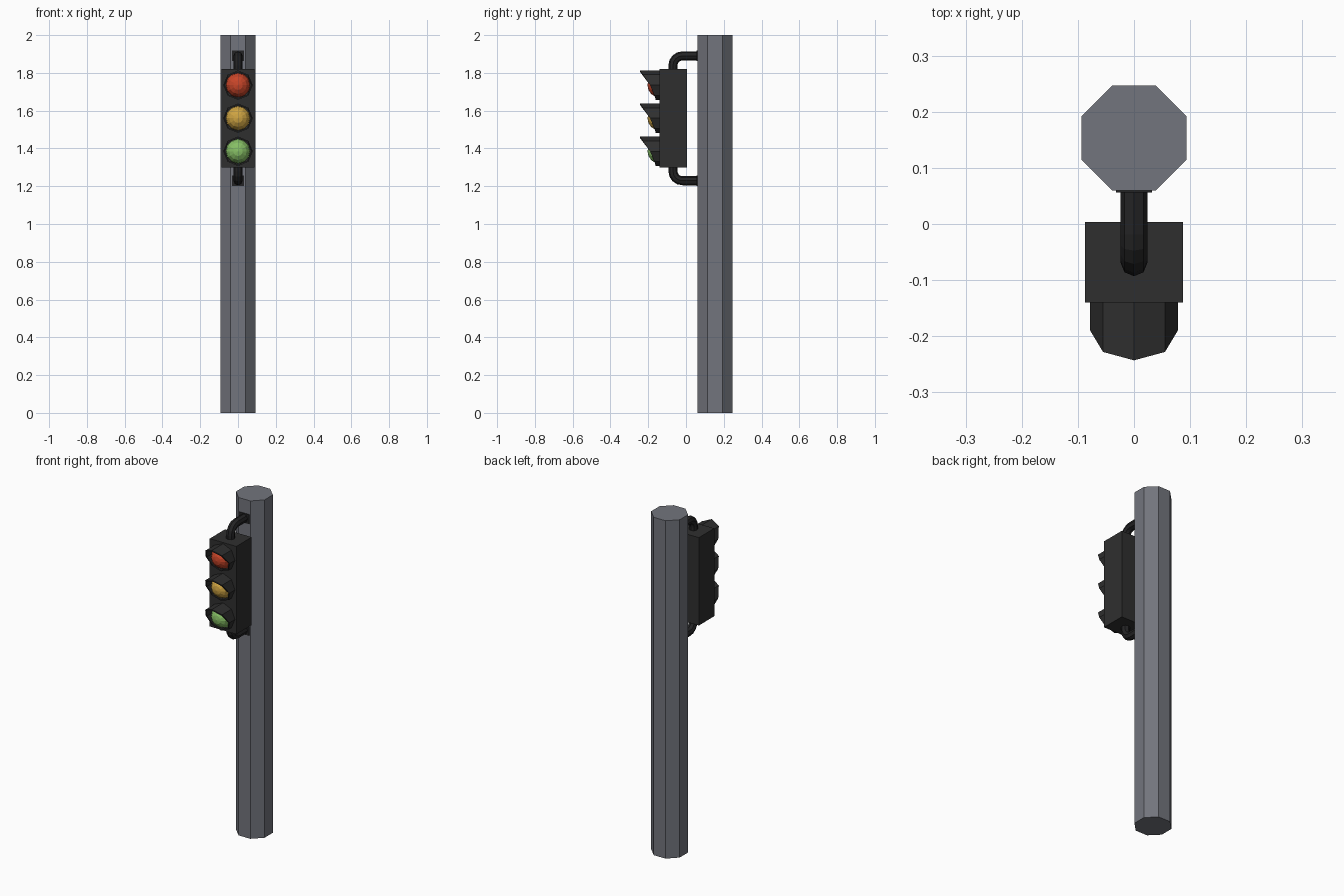
import bpy, bmesh
from math import sin, cos, pi
from mathutils import Vector, Matrix

if "Cube" in bpy.data.objects:
    bpy.data.objects.remove(bpy.data.objects["Cube"])


def mat(name, rgb):
    m = bpy.data.materials.new(name)
    m.diffuse_color = (*rgb, 1)
    m.use_nodes = True
    m.node_tree.nodes["Principled BSDF"].inputs["Base Color"].default_value = m.diffuse_color
    return m


GREY = mat("pole grey", (0.17, 0.178, 0.205))
DARK = mat("housing charcoal", (0.028, 0.028, 0.028))
BLACK = mat("bracket black", (0.017, 0.017, 0.018))
RED = mat("red lens", (0.58, 0.06, 0.022))
AMBER = mat("amber lens", (0.62, 0.37, 0.055))
GREEN = mat("green lens", (0.24, 0.52, 0.13))


def finish(name, bm, material):
    bmesh.ops.recalc_face_normals(bm, faces=bm.faces)
    me = bpy.data.meshes.new(name)
    bm.to_mesh(me)
    bm.free()
    me.materials.append(material)
    ob = bpy.data.objects.new(name, me)
    bpy.context.collection.objects.link(ob)
    return ob


def box(name, lo, hi, material):
    bm = bmesh.new()
    lo, hi = Vector(lo), Vector(hi)
    bmesh.ops.create_cube(bm, size=1, matrix=Matrix.Translation((lo + hi) / 2)
                          @ Matrix.Diagonal((*(hi - lo), 1)))
    return finish(name, bm, material)


def skin(bm, rings, close=False):
    """Join successive rings of points with quads; close the loop or cap it."""
    vr = [[bm.verts.new(p) for p in r] for r in rings]
    n = len(vr[0])
    pairs = list(zip(vr, vr[1:])) + ([(vr[-1], vr[0])] if close else [])
    for a, b in pairs:
        for i in range(n):
            j = (i + 1) % n
            bm.faces.new((a[i], a[j], b[j], b[i]))
    if not close:
        bm.faces.new(vr[0])
        bm.faces.new(vr[-1])


# octagonal pole with flats facing the axes
bm = bmesh.new()
R = 0.0935 / cos(pi / 8)
skin(bm, [[(R * cos(pi / 8 + k * pi / 4), 0.1535 + R * sin(pi / 8 + k * pi / 4), z)
           for k in range(8)] for z in (0, 2)])
finish("pole", bm, GREY)

# signal housing
box("housing", (-0.087, -0.14, 1.30), (0.087, 0.004, 1.82), DARK)


def visor(name, zc):
    # front edge depth per octagon corner, long at the top and short below
    depth = [-0.19, -0.228, -0.243, -0.228, -0.19, -0.167, -0.16, -0.167]

    def ring(r, front):
        return [(r * cos(k * pi / 4), depth[k] if front else -0.138,
                 zc + r * sin(k * pi / 4)) for k in range(8)]
    bm = bmesh.new()
    skin(bm, [ring(0.078, False), ring(0.078, True),
              ring(0.07, True), ring(0.07, False)], close=True)
    finish(name, bm, DARK)


def lens(name, zc, material):
    # faceted half dome facing forward
    bm = bmesh.new()
    bmesh.ops.create_uvsphere(bm, u_segments=12, v_segments=8, radius=0.065,
                              matrix=Matrix.Translation((0, -0.139, zc))
                              @ Matrix.Rotation(pi / 2, 4, 'X'))
    bmesh.ops.delete(bm, geom=[v for v in bm.verts if v.co.y > -0.13], context='VERTS')
    finish(name, bm, material)


for label, zc, material in (("red", 1.735, RED), ("amber", 1.56, AMBER), ("green", 1.385, GREEN)):
    visor(label + "_visor", zc)
    lens(label + "_lens", zc, material)


def bracket(name, z_arm, s):
    """Bent pipe from the pole to the housing; s = 1 turns down, -1 turns up."""
    r, bend, y0 = 0.024, 0.05, -0.069
    stations = [(0.065, z_arm, 0)]
    for i in range(5):
        a = i / 4 * pi / 2
        stations.append((y0 + bend - bend * sin(a), z_arm - s * bend * (1 - cos(a)), a))
    stations.append((y0, z_arm - s * 0.085, pi / 2))
    rings = []
    for y, z, a in stations:
        # side direction in the yz plane, square to the path
        ny, nz = -sin(a), s * cos(a)
        rings.append([(r * cos(t), y + ny * r * sin(t), z + nz * r * sin(t))
                      for t in (k * pi / 4 for k in range(8))])
    bm = bmesh.new()
    skin(bm, rings)
    finish(name, bm, BLACK)
    # mounting plate against the pole
    box(name + "_plate", (-0.032, 0.056, z_arm - 0.028),
        (0.032, 0.062, z_arm + 0.028), BLACK)


bracket("upper_bracket", 1.89, 1)
bracket("lower_bracket", 1.229, -1)
